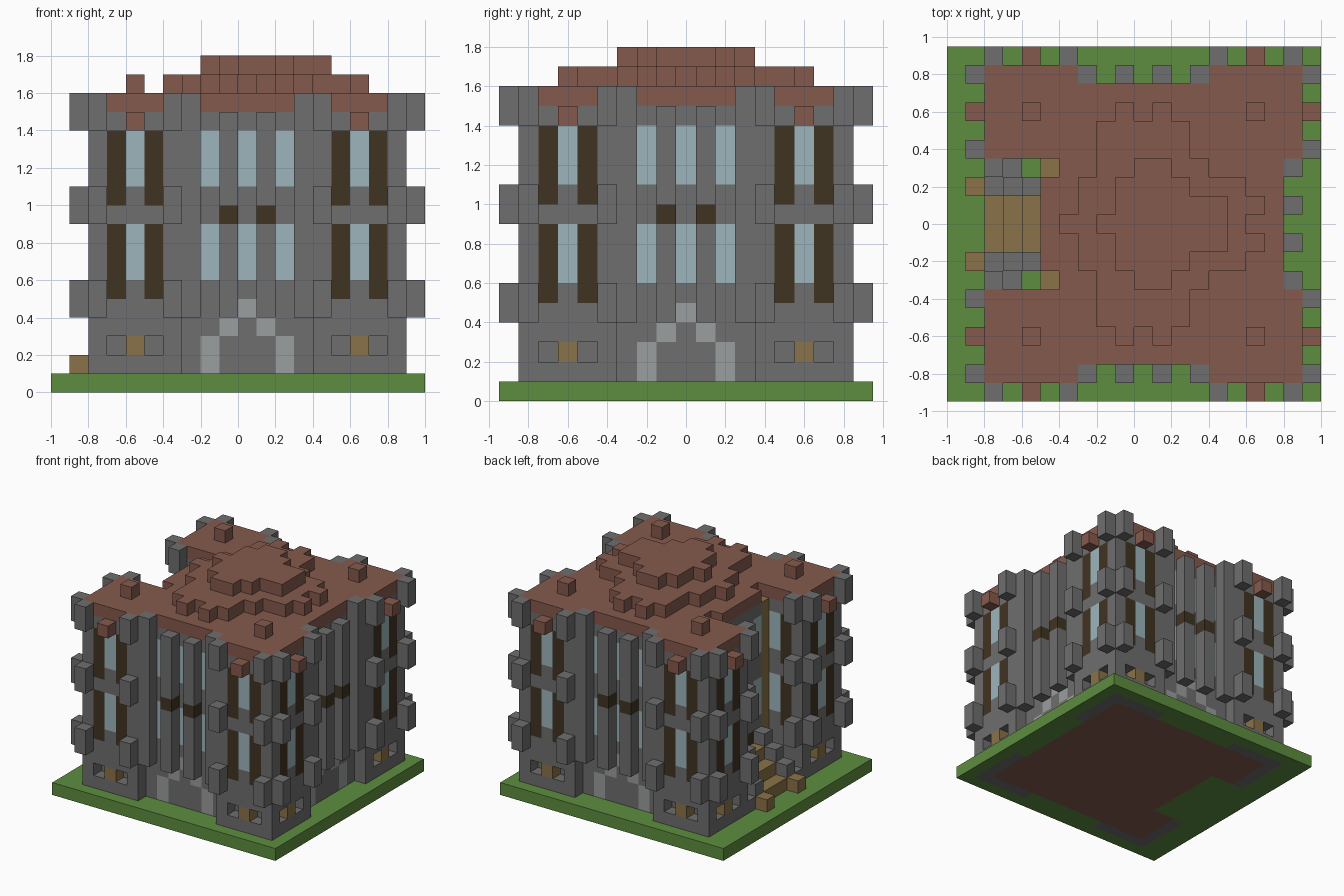
import bpy
import bmesh
from mathutils import Vector

cube = bpy.data.objects.get("Cube")
if cube:
    bpy.data.objects.remove(cube)

SIZE = 0.1
COLOURS = {
    "stone_grey": (0.156, 0.156, 0.156),
    "roof_red": (0.235, 0.102, 0.074),
    "grass_green": (0.112, 0.270, 0.050),
    "glass_blue": (0.333, 0.462, 0.497),
    "dark_wood": (0.051, 0.033, 0.015),
    "tan_wood": (0.254, 0.171, 0.065),
    "pale_stone": (0.323, 0.342, 0.342),
}
materials = {}
for name, rgb in COLOURS.items():
    m = bpy.data.materials.new(name)
    m.use_nodes = True
    m.diffuse_color = (*rgb, 1)
    bsdf = m.node_tree.nodes["Principled BSDF"]
    bsdf.inputs["Base Color"].default_value = (*rgb, 1)
    bsdf.inputs["Roughness"].default_value = 0.9
    materials[name] = m

# Block grid: each cell holds its part name and colour; later fills replace earlier ones
cells = {}


def fill(part, colour, xs, ys, zs):
    for i in range(xs[0], xs[1] + 1):
        for j in range(ys[0], ys[1] + 1):
            for k in range(zs[0], zs[1] + 1):
                if part:
                    cells[i, j, k] = (part, colour)
                else:
                    cells.pop((i, j, k), None)


def facade(part, colour, side, us, depth, zs):
    """Fill mirrored columns on one facade, at a depth from the centre."""
    for u in {s * v for v in us for s in (1, -1)}:
        x, y = {"front": (u, -depth), "back": (u, depth),
                "right": (-depth, u), "left": (depth, u)}[side]
        fill(part, colour, (x, x), (y, y), zs)


WINDOW_ROWS = ((6, 8), (11, 13))
SHUTTER_ROWS = ((5, 8), (10, 13))
QUOIN_ROWS = ((4, 5), (9, 10), (14, 15))
TOWER = range(4, 9)
SIDES = ("front", "back", "left", "right")

# Lawn, with the floor and tower footings showing beneath
fill("lawn", "grass_green", (-10, 9), (-9, 9), (0, 0))
fill("floor", "roof_red", (-7, 7), (-7, 7), (0, 0))
for side in SIDES:
    facade("footings", "stone_grey", side, TOWER, 8, (0, 0))

# Main walls and the roof slab
fill("walls", "stone_grey", (-7, 7), (-7, 7), (1, 14))
fill("roof", "roof_red", (-7, 7), (-7, 7), (15, 15))

for side in SIDES:
    # Corner towers
    facade("walls", "stone_grey", side, TOWER, 8, (1, 14))
    facade("roof", "roof_red", side, TOWER, 8, (15, 15))
    for rows in QUOIN_ROWS:
        facade("quoins", "stone_grey", side, (4, 8), 9, rows)
    facade("corbels", "roof_red", side, (6,), 9, (14, 14))
    for rows in WINDOW_ROWS:
        facade("tower_windows", "glass_blue", side, (6,), 8, rows)
    for rows in SHUTTER_ROWS:
        facade("shutters", "dark_wood", side, (5, 7), 8, rows)
    # Basement openings
    facade(None, None, side, (5, 7), 8, (2, 2))
    facade("basement_hatches", "tan_wood", side, (6,), 8, (2, 2))
    if side == "right":
        continue
    # Recessed middle bay with pilasters, tall windows and an arched door
    facade("pilasters", "stone_grey", side, (3,), 8, (4, 15))
    facade("pilasters", "stone_grey", side, (1,), 8, (4, 14))
    facade("pilaster_bands", "dark_wood", side, (1,), 8, (9, 9))
    for rows in WINDOW_ROWS:
        facade("bay_windows", "glass_blue", side, (0, 2), 7, rows)
    for u, rows in ((2, (1, 2)), (1, (3, 3)), (0, (4, 4))):
        facade("door_arch", "pale_stone", side, (u,), 7, rows)

# Entrance court cut into the right side
fill(None, None, (-9, -6), (-3, 3), (1, 15))
for rows in WINDOW_ROWS:
    facade("court_windows", "glass_blue", "right", (0, 2), 5, rows)
fill("court_door", "dark_wood", (-5, -5), (-1, 1), (4, 4))
fill("floor", "grass_green", (-7, -6), (-3, 3), (0, 0))
for j in (-3, 3):
    fill(None, None, (-5, -5), (j, j), (1, 15))
    fill("court_columns", "tan_wood", (-5, -5), (j, j), (1, 14))
    for rows in QUOIN_ROWS:
        fill("quoins", "stone_grey", (-8, -8), (j, j), rows)
    fill("court_kerb", "stone_grey", (-8, -7), (j, j), (1, 1))
    wall = 4 if j > 0 else -4
    for rows in WINDOW_ROWS:
        fill("court_windows", "glass_blue", (-6, -6), (wall, wall), rows)
    for rows in SHUTTER_ROWS:
        fill("shutters", "dark_wood", (-7, -7), (wall, wall), rows)

# Stairs with stepped side walls and end posts
for step in range(3):
    x = (step - 8, step - 8)
    fill("stairs", "tan_wood", x, (-1, 1), (1, step + 1))
    for j in (-2, 2):
        fill("stair_walls", "stone_grey", x, (j, j), (1, step + 2))
for j in (-2, 2):
    fill("stair_posts", "tan_wood", (-9, -9), (j, j), (1, 1))

# Stepped roof tiers: left-right extent of each row outward from the middle
LOWER = ((-4, 5), (-3, 6), (-3, 5), (-2, 3), (-2, 2), (-2, 2))
UPPER = ((-2, 4), (-1, 4), (-1, 2), (0, 1))
for part, rows, level in (("lower_tier", LOWER, 16), ("upper_tier", UPPER, 17)):
    for j, extent in enumerate(rows):
        for y in (-j, j):
            fill(part, "roof_red", extent, (y, y), (level, level))
for y in (-6, 6):
    for x in (-1, 1):
        fill("lower_tier", "roof_red", (x, x), (y, y), (16, 16))
    for x in (-6, 6):
        fill("chimneys", "roof_red", (x, x), (y, y), (16, 16))

# Turn each part into one mesh made of its exposed block faces
AXES = [Vector(v) for v in ((1, 0, 0), (0, 1, 0), (0, 0, 1))]
groups = {}
for cell, look in cells.items():
    groups.setdefault(look, []).append(cell)

for (part, colour), members in groups.items():
    bm = bmesh.new()
    for cell in members:
        centre = Vector(cell) + Vector((0.5, 0, 0.5))
        for a in range(3):
            for sign in (1, -1):
                n = AXES[a] * sign
                beside = tuple(int(c + d) for c, d in zip(cell, n))
                if beside in cells:
                    continue
                u = AXES[(a + 1) % 3] / 2
                v = AXES[(a + 2) % 3] / 2 * sign
                mid = centre + n / 2
                ring = (mid - u - v, mid + u - v, mid + u + v, mid - u + v)
                bm.faces.new([bm.verts.new(p * SIZE) for p in ring])
    if bm.faces:
        bmesh.ops.remove_doubles(bm, verts=bm.verts, dist=0.001)
        mesh = bpy.data.meshes.new(part)
        bm.to_mesh(mesh)
        mesh.materials.append(materials[colour])
        obj = bpy.data.objects.new(part, mesh)
        bpy.context.collection.objects.link(obj)
    bm.free()
